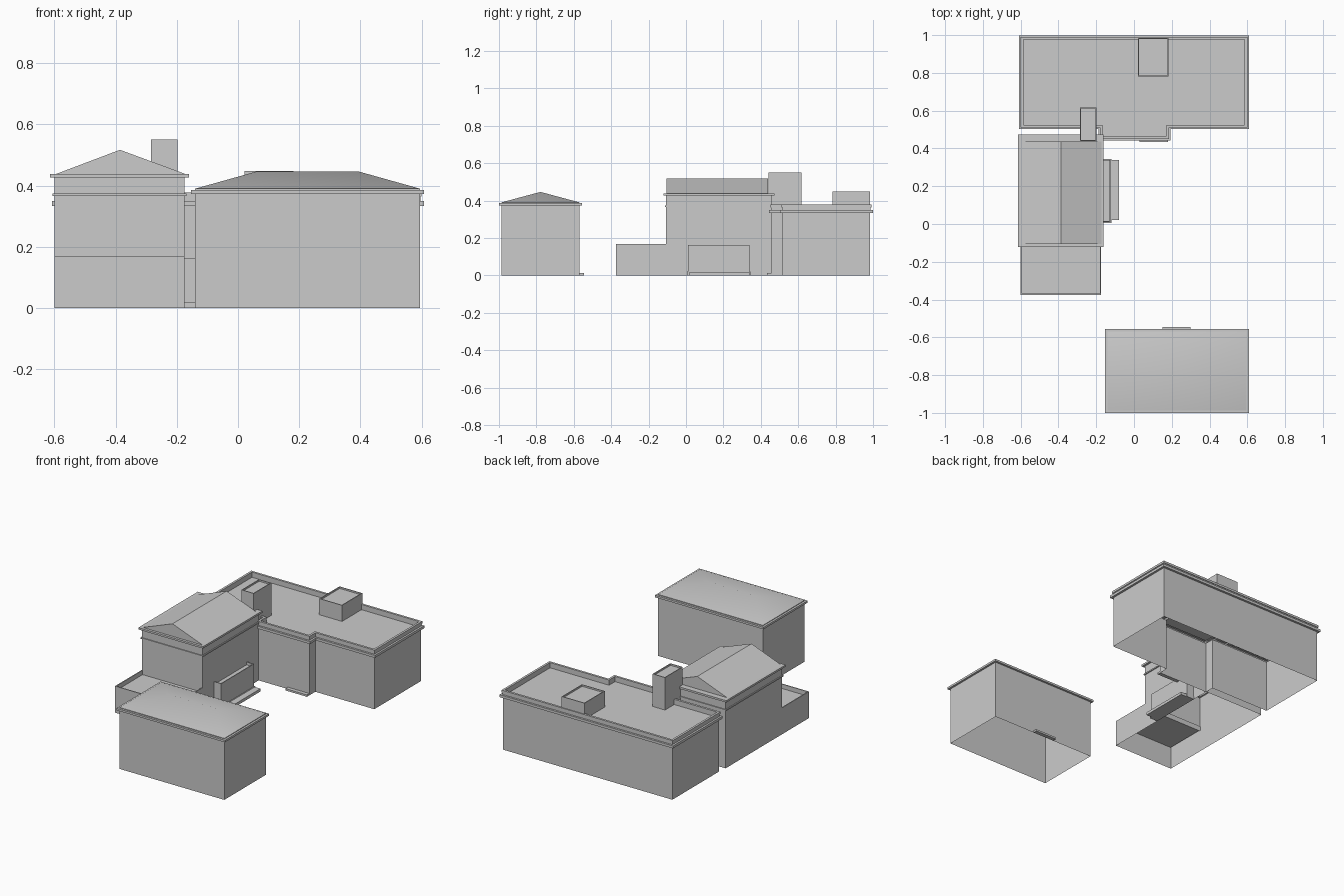
import bpy

if "Cube" in bpy.data.objects:
    bpy.data.objects.remove(bpy.data.objects["Cube"])


def make(name, verts, faces, smooth=False):
    me = bpy.data.meshes.new(name)
    me.from_pydata(verts, [], faces)
    me.polygons.foreach_set("use_smooth", [smooth] * len(me.polygons))
    ob = bpy.data.objects.new(name, me)
    bpy.context.collection.objects.link(ob)
    return ob


def rect(x0, x1, y0, y1):
    return [(x0, y0), (x1, y0), (x1, y1), (x0, y1)]


def offset(pts, d):
    """Grow a counter-clockwise right-angled outline by d."""
    out = []
    n = len(pts)
    for i, (x, y) in enumerate(pts):
        for ax, ay, bx, by in ((*pts[i - 1], x, y), (x, y, *pts[(i + 1) % n])):
            if abs(bx - ax) > abs(by - ay):
                oy = y + (-d if bx > ax else d)
            else:
                ox = x + (d if by > ay else -d)
        out.append((ox, oy))
    return out


def loft(name, pts, profile, cap=True, floor=False):
    """Sweep a wall profile of (offset, z) steps around an outline."""
    n = len(pts)
    verts = [(x, y, z) for d, z in profile for x, y in offset(pts, d)]
    faces = []
    for r in range(len(profile) - 1):
        for i in range(n):
            j = (i + 1) % n
            faces.append((r * n + i, r * n + j, (r + 1) * n + j, (r + 1) * n + i))
    if cap:
        faces.append(tuple(range(len(verts) - n, len(verts))))
    if floor:
        faces.append(tuple(reversed(range(n))))
    return make(name, verts, faces)


def box(name, x0, x1, y0, y1, z0, z1):
    return loft(name, rect(x0, x1, y0, y1), [(0, z0), (0, z1)], floor=True)


# Front building: open shell, eave and smooth hipped roof
loft("front_building_walls", rect(-0.14, 0.595, -0.987, -0.57),
     [(0, 0), (0, 0.373), (0.013, 0.373), (0.013, 0.386), (0, 0.386), (0, 0.39)], cap=False)
make("front_building_hip_roof",
     [(x, y, 0.39) for x, y in rect(-0.14, 0.595, -0.987, -0.57)]
     + [(0.06, -0.778, 0.446), (0.395, -0.778, 0.446)],
     [(0, 1, 5, 4), (1, 2, 5), (2, 3, 4, 5), (3, 0, 4)], smooth=True)
box("front_building_step", 0.15, 0.30, -0.57, -0.545, 0, 0.012)

# Left building: shared base, tall block and low annex
loft("left_base_walls", rect(-0.6, -0.175, -0.375, 0.46), [(0, 0), (0, 0.14)], cap=False)
loft("left_block_walls", rect(-0.6, -0.175, -0.107, 0.46),
     [(0, 0.14), (0, 0.366), (0.006, 0.366), (0.006, 0.374), (0, 0.374),
      (0, 0.426), (0.014, 0.426), (0.014, 0.438)])
loft("annex_parapet", rect(-0.6, -0.175, -0.375, -0.101),
     [(0, 0.14), (0, 0.168), (-0.006, 0.168), (-0.006, 0.14)])
gx0, gxm, gx1 = -0.595, -0.386, -0.172
make("left_gable_roof",
     [(x, y, z) for y in (-0.105, 0.438)
      for x, z in ((gx0, 0.438), (gx1, 0.438), (gxm, 0.517))],
     [(0, 1, 2), (5, 4, 3), (1, 4, 5, 2), (3, 0, 2, 5)])

# Side porch with parapet and low steps
loft("porch_walls", rect(-0.18, -0.125, 0.01, 0.34),
     [(0, 0.02), (0, 0.163), (-0.005, 0.163), (-0.005, 0.145)])
box("porch_platform", -0.175, -0.12, 0.005, 0.345, 0, 0.02)
box("porch_steps", -0.12, -0.08, 0.02, 0.34, 0, 0.018)

# Back building with projecting bay, cornice, parapet and sunken roof
outline = [(-0.594, 0.517), (-0.175, 0.517), (-0.175, 0.457), (0.18, 0.457),
           (0.18, 0.517), (0.594, 0.517), (0.594, 0.985), (-0.594, 0.985)]
loft("back_building_walls", outline,
     [(0, 0), (0, 0.334), (0.014, 0.334), (0.014, 0.35), (0.002, 0.35),
      (0.002, 0.364), (0.006, 0.364), (0.006, 0.378), (-0.008, 0.378), (-0.008, 0.345)])
box("back_building_step", 0.03, 0.18, 0.433, 0.457, 0, 0.012)

# Roof housing and tower with shallow rims
for name, pts, top in (("roof_housing", rect(0.022, 0.182, 0.782, 0.985), 0.447),
                       ("tower", rect(-0.285, -0.198, 0.44, 0.617), 0.551)):
    loft(name, pts, [(0, 0.34), (0, top), (-0.005, top), (-0.005, top - 0.01)])
